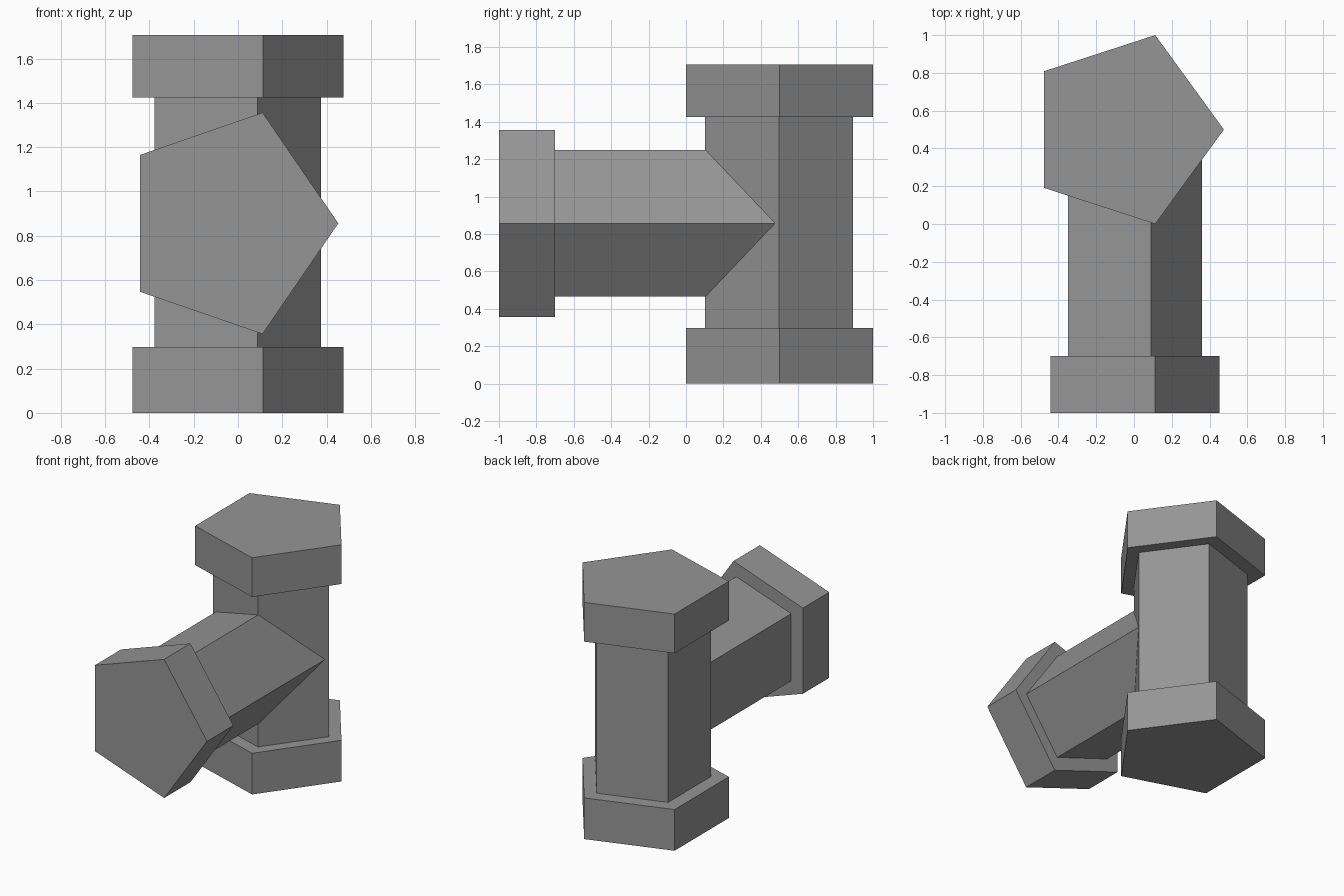
import bpy, bmesh, math

if "Cube" in bpy.data.objects:
    bpy.data.objects.remove(bpy.data.objects["Cube"])

grey = bpy.data.materials.new("plain grey")
grey.diffuse_color = (0.3, 0.3, 0.3, 1)
grey.use_nodes = True
grey.node_tree.nodes["Principled BSDF"].inputs["Base Color"].default_value = grey.diffuse_color


def prism(name, cx, c2, rx, r2, start, end, axis):
    """Five-sided prism with one corner toward +x, running along 'Z' or 'Y'."""
    bm = bmesh.new()
    ring = []
    for i in range(5):
        a = math.tau * i / 5
        u, v = cx + rx * math.cos(a), c2 + r2 * math.sin(a)
        ring.append(bm.verts.new((u, v, start) if axis == 'Z' else (u, start, v)))
    face = bm.faces.new(ring)
    top = bmesh.ops.extrude_face_region(bm, geom=[face])["geom"]
    move = (0, 0, end - start) if axis == 'Z' else (0, end - start, 0)
    bmesh.ops.translate(bm, vec=move,
                        verts=[g for g in top if isinstance(g, bmesh.types.BMVert)])
    bmesh.ops.recalc_face_normals(bm, faces=bm.faces)
    me = bpy.data.meshes.new(name)
    bm.to_mesh(me)
    bm.free()
    me.materials.append(grey)
    ob = bpy.data.objects.new(name, me)
    bpy.context.collection.objects.link(ob)
    return ob


# Upright pipe and its two end collars
prism("upright_pipe", -0.0405, 0.498, 0.416, 0.416, 0.297, 1.424, 'Z')
prism("bottom_collar", -0.05, 0.5, 0.5257, 0.5257, 0.0, 0.297, 'Z')
prism("top_collar", -0.05, 0.5, 0.5257, 0.5257, 1.424, 1.707, 'Z')

# Side branch, ending inside the upright pipe, and its collar
branch = prism("branch_pipe", -0.032, 0.857, 0.392, 0.413, -0.70, 0.5, 'Y')
prism("branch_collar", -0.042, 0.856, 0.495, 0.5257, -1.0, -0.70, 'Y')

# Join the branch to the upright so no hidden walls remain
pipe = bpy.data.objects["upright_pipe"]
join = pipe.modifiers.new("join branch", 'BOOLEAN')
join.operation = 'UNION'
join.solver = 'EXACT'
join.object = branch
bpy.context.view_layer.objects.active = pipe
bpy.ops.object.modifier_apply(modifier=join.name)
bpy.data.objects.remove(branch)
pipe.name = "tee_pipe_body"
